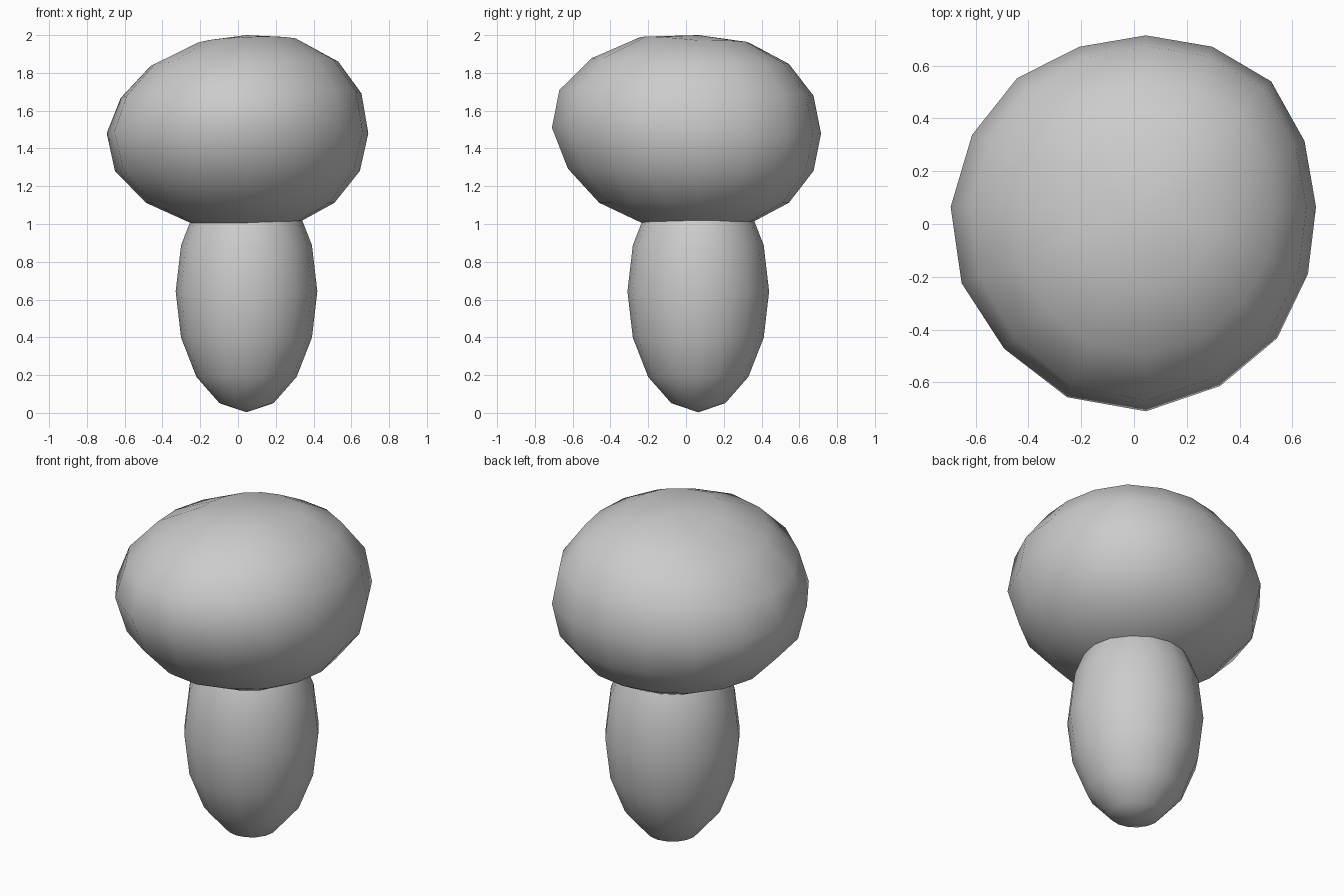
import bpy
from math import cos, sin, atan2, asin, degrees, radians

if "Cube" in bpy.data.objects:
    bpy.data.objects.remove(bpy.data.objects["Cube"])

AXIS = (0.045, 0.065)


def ellipsoid(name, z, radius, half_height):
    bpy.ops.mesh.primitive_uv_sphere_add(segments=16, ring_count=8, radius=1,
                                         location=(*AXIS, z))
    ob = bpy.context.object
    ob.name = name
    for v in ob.data.vertices:
        v.co.x *= radius
        v.co.y *= radius
        v.co.z *= half_height
    bpy.ops.object.shade_smooth()
    return ob


# Stem: a tall regular ellipsoid, its top buried in the cap
ellipsoid("stem", 0.643, 0.375, 0.64)

# Cap: a wide ellipsoid with a gently uneven rim
R, H = 0.70, 0.52
cap = ellipsoid("cap", 1.48, R, H)

# Rim radius for each of the 16 segments
RIM = [.645, .651, .672, .657, .650, .657, .690, .713,
       .740, .756, .760, .781, .775, .735, .704, .665]
# Swell of the other rings towards +x, +y, -x, -y, by ring number from the rim
SWELL = {3: (.11, .07, -.06, .03), 2: (.06, .04, -.03, .033),
         1: (.02, .015, -.027, .03), 0: (0, 0, 0, 0),
         -1: (.007, .015, .02, -.04), -2: (.02, .04, .02, -.047),
         -3: (.05, .07, 0, -.04)}

for v in cap.data.vertices:
    ring = round(degrees(asin(max(-1, min(1, v.co.z / H)))) / 22.5)
    if abs(ring) == 4:
        continue
    a = atan2(v.co.y, v.co.x)
    c, s = cos(a), sin(a)
    e, n, w, f = SWELL[ring]
    swell = (e if c > 0 else w) * c * c + (n if s > 0 else f) * s * s
    r = R * cos(radians(22.5 * ring)) * (RIM[round(degrees(a) / 22.5) % 16] / R + swell)
    v.co.x, v.co.y = r * c, r * s
    # Front and right shoulders ride slightly higher
    if ring >= 0:
        v.co.z += 0.03 * max(0, -s) + (0.012 * c if ring else 0)
    elif ring == -1:
        v.co.z += 0.012 * max(0, -s)
